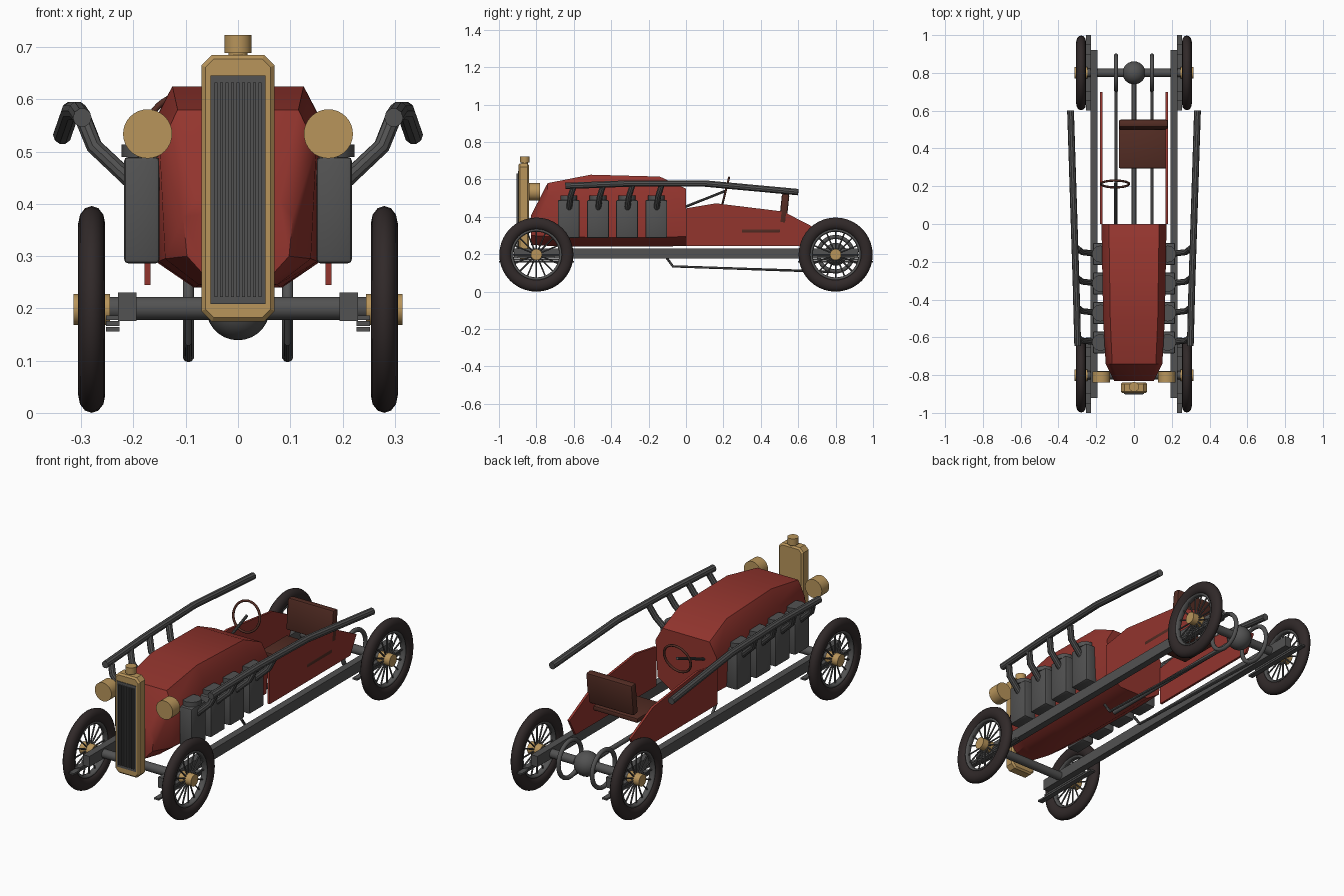
import bpy, bmesh
from math import pi, radians
from mathutils import Matrix, Vector

cube = bpy.data.objects.get("Cube")
if cube:
    bpy.data.objects.remove(cube, do_unlink=True)


def material(name, rgb):
    m = bpy.data.materials.new(name)
    m.use_nodes = True
    m.diffuse_color = (*rgb, 1)
    m.node_tree.nodes["Principled BSDF"].inputs["Base Color"].default_value = (*rgb, 1)
    return m


RED = material("red paint", (0.29, 0.035, 0.027))
GREY = material("dark metal", (0.085, 0.085, 0.085))
BRASS = material("brass", (0.48, 0.30, 0.105))
BROWN = material("brown leather", (0.085, 0.025, 0.017))
RUBBER = material("rubber", (0.03, 0.022, 0.022))


def finish(obj, name, mat, angle=35):
    obj.name = obj.data.name = name
    obj.data.materials.clear()
    obj.data.materials.append(mat)
    bpy.ops.object.select_all(action='DESELECT')
    obj.select_set(True)
    bpy.context.view_layer.objects.active = obj
    bpy.ops.object.shade_smooth_by_angle(angle=radians(angle))
    return obj


def from_bmesh(bm, name, mat, angle=35):
    bmesh.ops.recalc_face_normals(bm, faces=bm.faces[:])
    mesh = bpy.data.meshes.new(name)
    bm.to_mesh(mesh)
    bm.free()
    obj = bpy.data.objects.new(name, mesh)
    bpy.context.collection.objects.link(obj)
    return finish(obj, name, mat, angle)


def box(name, mat, center, size, bevel=0.0, rot=(0, 0, 0)):
    bm = bmesh.new()
    bmesh.ops.create_cube(bm, size=1)
    bmesh.ops.scale(bm, vec=size, verts=bm.verts)
    if bevel:
        bmesh.ops.bevel(bm, geom=bm.edges[:], offset=bevel, segments=2, affect='EDGES', profile=0.5)
    obj = from_bmesh(bm, name, mat)
    obj.location, obj.rotation_euler = center, rot
    return obj


def rod(name, mat, center, radius, length, axis='X', sides=24):
    rot = {'X': (0, pi / 2, 0), 'Y': (pi / 2, 0, 0), 'Z': (0, 0, 0)}[axis]
    bpy.ops.mesh.primitive_cylinder_add(vertices=sides, radius=radius, depth=length, location=center, rotation=rot)
    return finish(bpy.context.object, name, mat)


def ring(name, mat, center, major, minor, rot, sides=10):
    bpy.ops.mesh.primitive_torus_add(major_segments=40, minor_segments=sides, major_radius=major,
                                     minor_radius=minor, location=center, rotation=rot)
    return finish(bpy.context.object, name, mat, 50)


def tube(name, mat, points, radius):
    curve = bpy.data.curves.new(name, 'CURVE')
    curve.dimensions = '3D'
    curve.bevel_depth, curve.bevel_resolution, curve.use_fill_caps = radius, 3, True
    spline = curve.splines.new('POLY')
    spline.points.add(len(points) - 1)
    for p, co in zip(spline.points, points):
        p.co = (*co, 1)
    obj = bpy.data.objects.new(name, curve)
    bpy.context.collection.objects.link(obj)
    bpy.ops.object.select_all(action='DESELECT')
    obj.select_set(True)
    bpy.context.view_layer.objects.active = obj
    bpy.ops.object.convert(target='MESH')
    return finish(bpy.context.object, name, mat)


def prism(name, mat, outline, offset, bevel=0.0):
    """Extrude a closed 3D outline along an offset."""
    bm = bmesh.new()
    face = bm.faces.new([bm.verts.new(p) for p in outline])
    out = bmesh.ops.extrude_face_region(bm, geom=[face])
    bmesh.ops.translate(bm, vec=offset, verts=[v for v in out["geom"] if isinstance(v, bmesh.types.BMVert)])
    if bevel:
        rims = [e for e in bm.edges if abs((e.verts[0].co - e.verts[1].co).normalized().dot(Vector(offset).normalized())) < 0.5]
        bmesh.ops.bevel(bm, geom=rims, offset=bevel, segments=1, affect='EDGES')
    return from_bmesh(bm, name, mat, 25)


# Bonnet: eight-sided sections lofted front to back (y, half width, shoulder, top, bottom)
stations = [(-0.83, 0.105, 0.375, 0.405, 0.25), (-0.74, 0.15, 0.51, 0.58, 0.245),
            (-0.51, 0.163, 0.55, 0.625, 0.24), (-0.14, 0.17, 0.54, 0.615, 0.24),
            (0.0, 0.172, 0.48, 0.55, 0.245)]
bm = bmesh.new()
sections = []
for y, w, shoulder, top, low in stations:
    half = [(w * 0.5, low), (w * 0.93, low + 0.05), (w, shoulder), (w * 0.77, top)]
    loop = half + [(-x, z) for x, z in reversed(half)]
    sections.append([bm.verts.new((x, y, z)) for x, z in loop])
for a, b in zip(sections, sections[1:]):
    for i in range(8):
        j = (i + 1) % 8
        bm.faces.new((a[i], a[j], b[j], b[i]))
bm.faces.new(sections[0])
bm.faces.new(sections[-1])
from_bmesh(bm, "bonnet", RED, 40)

# Radiator with grille and cap
corner = [(0.07, 0.195), (0.07, 0.665), (0.05, 0.685)]
right_half = [(0.05, 0.175)] + corner
outline = right_half + [(-x, z) for x, z in reversed(right_half)]
prism("radiator_shell", BRASS, [(x, -0.896, z) for x, z in outline], (0, 0.056, 0), 0.008)
box("radiator_grille", GREY, (0, -0.896, 0.427), (0.106, 0.006, 0.437))
for i in range(9):
    box(f"grille_slat_{i + 1}", GREY, ((i - 4) * 0.0105, -0.9, 0.427), (0.005, 0.01, 0.41))
rod("radiator_cap", BRASS, (0, -0.862, 0.706), 0.026, 0.034, 'Z')
rod("radiator_neck", BRASS, (0, -0.862, 0.685), 0.018, 0.02, 'Z')

# Seat, steering wheel and column
box("seat_cushion", BROWN, (0.05, 0.4, 0.325), (0.26, 0.21, 0.024), 0.006)
box("seat_back", BROWN, (0.05, 0.525, 0.443), (0.26, 0.04, 0.16), 0.01, (radians(-6), 0, 0))
ring("steering_wheel", BROWN, (-0.1, 0.212, 0.537), 0.074, 0.006, (radians(76), 0, 0))
tube("steering_column", GREY, [(-0.1, -0.02, 0.447), (-0.1, 0.215, 0.54)], 0.007)

# Axles, differential and drive shaft
for end, y in (("front", -0.8), ("rear", 0.8)):
    rod(f"{end}_axle", GREY, (0, y, 0.2), 0.022, 0.53)
bpy.ops.mesh.primitive_uv_sphere_add(segments=24, ring_count=14, radius=0.061, location=(0, 0.8, 0.2))
finish(bpy.context.object, "differential", GREY)
rod("drive_shaft", GREY, (0, 0.3, 0.2), 0.012, 0.9, 'Y', 12)


def wheel(name, x, y):
    tyre = ring(f"{name}_tyre", RUBBER, (x, y, 0.198), 0.165, 0.033, (0, pi / 2, 0), 12)
    tyre.scale.z = 0.78
    rim = ring(f"{name}_rim", GREY, (x, y, 0.198), 0.131, 0.009, (0, pi / 2, 0), 8)
    rim.scale.z = 1.8
    rod(f"{name}_hub", BRASS, (x, y, 0.198), 0.03, 0.07)
    bm = bmesh.new()
    for i in range(8):
        bmesh.ops.create_cone(bm, segments=6, radius1=0.004, radius2=0.004, depth=0.264,
                              matrix=Matrix.Rotation(i * pi / 8, 4, 'X'))
    spokes = from_bmesh(bm, f"{name}_spokes", GREY)
    spokes.location = (x, y, 0.198)


panel = [(0, 0.245), (0, 0.445), (0.16, 0.472), (0.52, 0.428), (0.7, 0.335), (0.65, 0.245)]
for side, s in (("left", 1), ("right", -1)):
    # Chassis, leaf springs, wheels
    box(f"{side}_rail", GREY, (s * 0.212, 0, 0.203), (0.036, 1.84, 0.054))
    for end, y in (("front", -0.8), ("rear", 0.8)):
        wheel(f"{end}_{side}_wheel", s * 0.28, y)
        for i in range(3):
            box(f"{end}_{side}_leaf_{i + 1}", GREY, (s * 0.24, y, 0.16 + i * 0.011),
                (0.026, 0.4 - i * 0.1, 0.009))
    # Rear hoop and trailing rod
    ring(f"{side}_axle_hoop", GREY, (s * 0.095, 0.8, 0.2), 0.092, 0.011, (0, pi / 2, 0))
    tube(f"{side}_trailing_rod", GREY, [(s * 0.095, -0.11, 0.19), (s * 0.095, -0.07, 0.135),
                                        (s * 0.095, 0.8, 0.105)], 0.007)
    # Cockpit side and headlamp
    prism(f"{side}_side_panel", RED, [(s * 0.167, y, z) for y, z in panel], (s * 0.012, 0, 0))
    rod(f"{side}_headlamp", BRASS, (s * 0.173, -0.81, 0.534), 0.047, 0.06, 'Y', 32)
    # Engine boxes with their exhaust branches
    for i in range(4):
        y = -0.627 + i * 0.156
        box(f"{side}_engine_box_{i + 1}", GREY, (s * 0.184, y, 0.388), (0.068, 0.117, 0.204), 0.008)
        rod(f"{side}_box_cap_{i + 1}", GREY, (s * 0.178, y, 0.502), 0.045, 0.024, 'Z', 12)
        tube(f"{side}_exhaust_branch_{i + 1}", GREY,
             [(s * 0.19, y, 0.43), (s * 0.275, y + 0.01, 0.51), (s * 0.3, y + 0.03, 0.572)], 0.016)
    # Long exhaust pipe
    tube(f"{side}_exhaust_pipe", GREY, [(s * 0.298, -0.645, 0.565), (s * 0.307, -0.3, 0.578),
                                        (s * 0.32, 0.1, 0.578), (s * 0.336, 0.6, 0.532)], 0.018)
